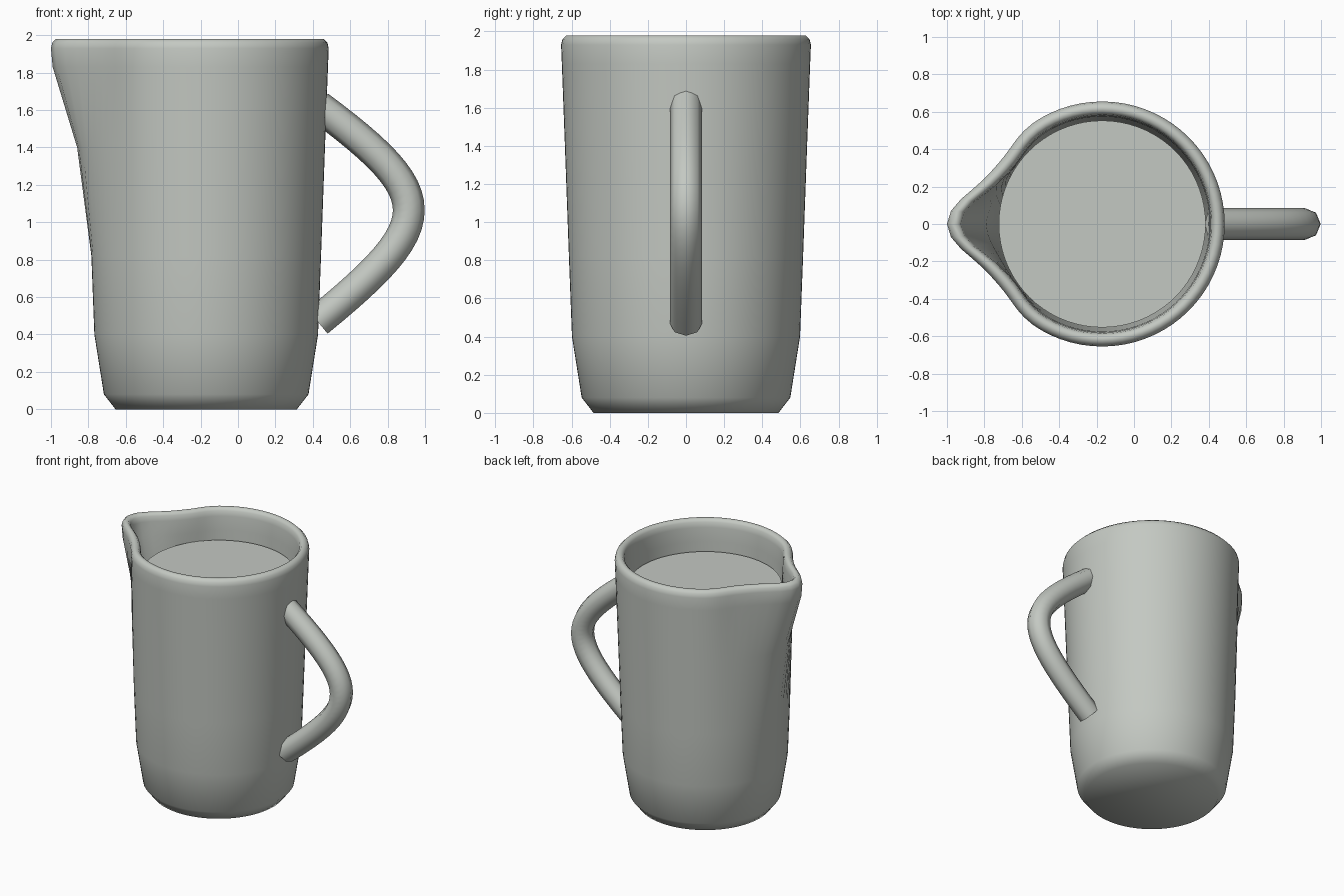
import bpy, bmesh, math
from mathutils import Vector
from mathutils.geometry import interpolate_bezier

cube = bpy.data.objects.get("Cube")
if cube:
    bpy.data.objects.remove(cube)

AXIS_X = -0.17   # vertical axis of the body
SIDES = 72

glaze = bpy.data.materials.new("pale_grey_glaze")
glaze.use_nodes = True
COLOUR = (0.55, 0.58, 0.54, 1)
glaze.diffuse_color = COLOUR
glaze.node_tree.nodes["Principled BSDF"].inputs["Base Color"].default_value = COLOUR


def skin(name, rings, smooth_angle):
    """Bridge a list of closed rings, cap both ends and shade the result."""
    bm = bmesh.new()
    loops = [[bm.verts.new(p) for p in ring] for ring in rings]
    n = len(rings[0])
    for a, b in zip(loops, loops[1:]):
        for i in range(n):
            j = (i + 1) % n
            bm.faces.new((a[i], a[j], b[j], b[i]))
    bm.faces.new(loops[0])
    bm.faces.new(loops[-1])
    bmesh.ops.recalc_face_normals(bm, faces=bm.faces)
    mesh = bpy.data.meshes.new(name)
    bm.to_mesh(mesh)
    bm.free()
    mesh.materials.append(glaze)
    obj = bpy.data.objects.new(name, mesh)
    bpy.context.collection.objects.link(obj)
    bpy.ops.object.select_all(action='DESELECT')
    obj.select_set(True)
    bpy.context.view_layer.objects.active = obj
    bpy.ops.object.shade_smooth_by_angle(angle=math.radians(smooth_angle))
    return obj


def body_ring(radius, z, pull):
    """Circle drawn out towards -x into the pouring lip."""
    ring = []
    for i in range(SIDES):
        t = 2 * math.pi * i / SIDES
        off = abs(t - math.pi)
        lip = math.exp(-(off / 0.26) ** 2)
        waist = math.exp(-((off - 0.63) / 0.2) ** 2)
        r = radius + pull * (lip - 0.11 * waist)
        ring.append((AXIS_X + r * math.cos(t), r * math.sin(t), z))
    return ring


# Body: outer wall from the base up, over the rim, down the inner wall
PROFILE = [  # radius, height, lip pull
    (0.485, 0, 0), (0.547, 0.08, 0), (0.598, 0.4, 0), (0.614, 0.82, 0),
    (0.635, 1.4, 0.055), (0.651, 1.83, 0.17), (0.655, 1.93, 0.175),
    (0.648, 1.96, 0.175), (0.628, 1.98, 0.175), (0.604, 1.98, 0.173),
    (0.587, 1.96, 0.17), (0.58, 1.92, 0.17), (0.575, 1.81, 0.16),
    (0.565, 1.4, 0.055), (0.55, 0.82, 0), (0.53, 0.4, 0), (0.48, 0.08, 0),
]
skin("jug_body", [body_ring(*p) for p in PROFILE], 80)

# Liquid: thin round disc just below the rim
skin("liquid_surface", [body_ring(0.553, z, 0) for z in (1.72, 1.74)], 30)

# Handle: eight-sided tube swept along a bowed path
path = interpolate_bezier(Vector((0.43, 0, 1.62)), Vector((1.075, 0, 1.14)),
                          Vector((1.075, 0, 1.0)), Vector((0.425, 0, 0.47)), 25)
across = Vector((0, 1, 0))
tube = []
for i, p in enumerate(path):
    along = (path[min(i + 1, len(path) - 1)] - path[max(i - 1, 0)]).normalized()
    out = across.cross(along)
    angles = [k * math.pi / 4 for k in range(8)]
    tube.append([p + 0.085 * (math.cos(a) * out + math.sin(a) * across) for a in angles])
skin("handle", tube, 50)
